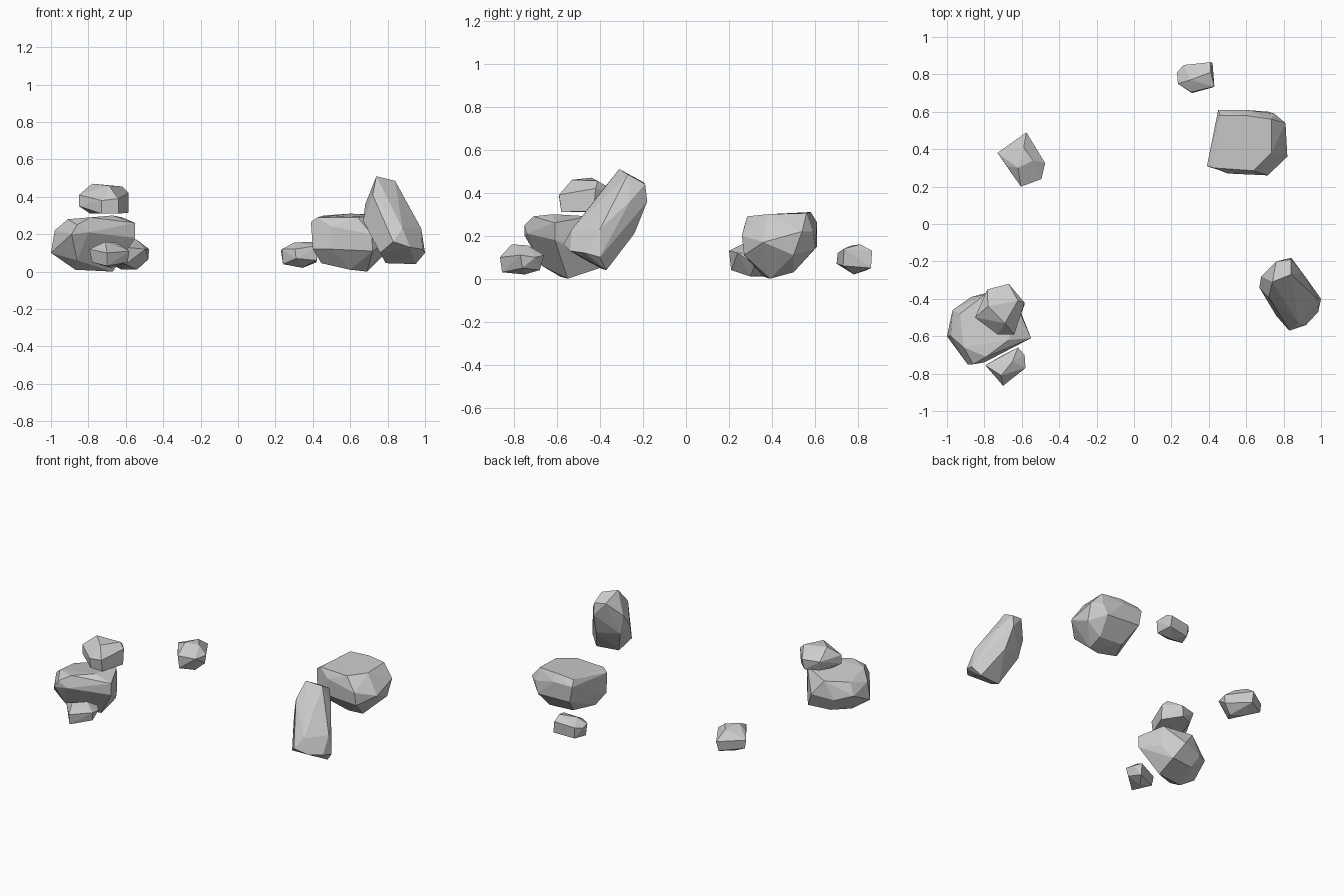
import bpy, bmesh, math


def rock(name, corners):
    """Faceted boulder: the hull around a few chipped corners, near-flat facets merged."""
    bm = bmesh.new()
    for c in corners:
        bm.verts.new(c)
    res = bmesh.ops.convex_hull(bm, input=bm.verts[:])
    junk = {g for g in res["geom_interior"] + res["geom_unused"]
            if isinstance(g, bmesh.types.BMVert)}
    bmesh.ops.delete(bm, geom=list(junk), context='VERTS')
    bmesh.ops.dissolve_limit(bm, angle_limit=math.radians(6),
                             verts=bm.verts[:], edges=bm.edges[:])
    bmesh.ops.recalc_face_normals(bm, faces=bm.faces[:])
    mesh = bpy.data.meshes.new(name)
    bm.to_mesh(mesh)
    bm.free()
    obj = bpy.data.objects.new(name, mesh)
    bpy.context.collection.objects.link(obj)
    return obj


# Wide boulder at the base of the left pile
rock("pile_base_boulder", [
    (-.91, -.66, .28), (-.79, -.71, .29), (-.67, -.62, .30), (-.55, -.61, .26),
    (-.62, -.45, .29), (-.80, -.38, .26), (-.93, -.48, .25),
    (-1.0, -.60, .10), (-.98, -.60, .22), (-.97, -.46, .17), (-.89, -.75, .20),
    (-.86, -.75, .25), (-.80, -.74, .21), (-.55, -.61, .18), (-.61, -.46, .15),
    (-.72, -.35, .16), (-.87, -.39, .14), (-.86, -.67, .06),
    (-.87, -.585, .01), (-.67, -.55, .0), (-.66, -.40, .05), (-.82, -.42, .05)])

# Stone balanced on the pile
rock("pile_top_stone", [
    (-.85, -.50, .41), (-.78, -.44, .47), (-.62, -.41, .455), (-.69, -.53, .46),
    (-.585, -.42, .42), (-.585, -.43, .315), (-.64, -.59, .39), (-.73, -.59, .38),
    (-.64, -.58, .31), (-.73, -.58, .31), (-.85, -.50, .35), (-.79, -.48, .31),
    (-.785, -.35, .40), (-.67, -.32, .40), (-.68, -.33, .33), (-.77, -.37, .33)])

# Small stone in front of the pile
rock("pile_front_pebble", [
    (-.70, -.865, .10), (-.70, -.855, .03), (-.71, -.81, .16), (-.65, -.735, .155),
    (-.795, -.755, .12), (-.78, -.755, .05), (-.58, -.77, .11), (-.59, -.76, .05),
    (-.585, -.70, .10), (-.62, -.66, .11), (-.63, -.68, .04), (-.70, -.70, .10),
    (-.68, -.75, .02)])

# Lone stone at the back left
rock("back_left_stone", [
    (-.73, .38, .12), (-.72, .38, .06), (-.575, .49, .11), (-.58, .47, .04),
    (-.475, .325, .12), (-.48, .32, .065), (-.495, .24, .12), (-.605, .20, .13),
    (-.60, .21, .04), (-.68, .31, .14), (-.62, .30, .18), (-.54, .34, .17),
    (-.59, .41, .17), (-.54, .30, .01), (-.62, .36, .01)])

# Flat-topped block on the right
rock("flat_boulder", [
    (.46, .58, .30), (.60, .58, .31), (.735, .56, .305), (.735, .38, .30),
    (.64, .285, .29), (.425, .30, .29), (.39, .31, .265), (.45, .61, .26),
    (.595, .61, .26), (.75, .59, .22), (.81, .54, .22), (.82, .36, .17),
    (.715, .26, .20), (.50, .27, .24), (.40, .305, .12), (.50, .275, .12),
    (.72, .27, .11), (.80, .50, .11), (.72, .60, .14), (.47, .61, .15),
    (.445, .36, .045), (.52, .50, .04), (.60, .36, .01), (.69, .39, .0),
    (.70, .50, .03)])

# Small stone behind the block
rock("back_pebble", [
    (.23, .81, .11), (.265, .85, .12), (.41, .865, .13), (.42, .86, .05),
    (.43, .735, .14), (.42, .73, .06), (.305, .705, .12), (.31, .70, .07),
    (.235, .75, .12), (.24, .76, .04), (.30, .77, .155), (.41, .81, .16),
    (.345, .78, .02), (.27, .84, .04)])

# Tall slab leaning backwards
rock("leaning_slab", [
    (.74, -.31, .51), (.84, -.27, .485), (.76, -.20, .45), (.84, -.18, .36),
    (.84, -.19, .44), (.90, -.26, .36), (.68, -.28, .36), (.67, -.34, .27),
    (.72, -.39, .41), (.82, -.42, .37), (.98, -.40, .23), (1.0, -.40, .10),
    (.985, -.47, .12), (.95, -.37, .04), (.79, -.39, .045), (.76, -.49, .10),
    (.83, -.57, .16), (.92, -.54, .13), (.88, -.53, .23), (.86, -.24, .21),
    (.71, -.29, .22)])
